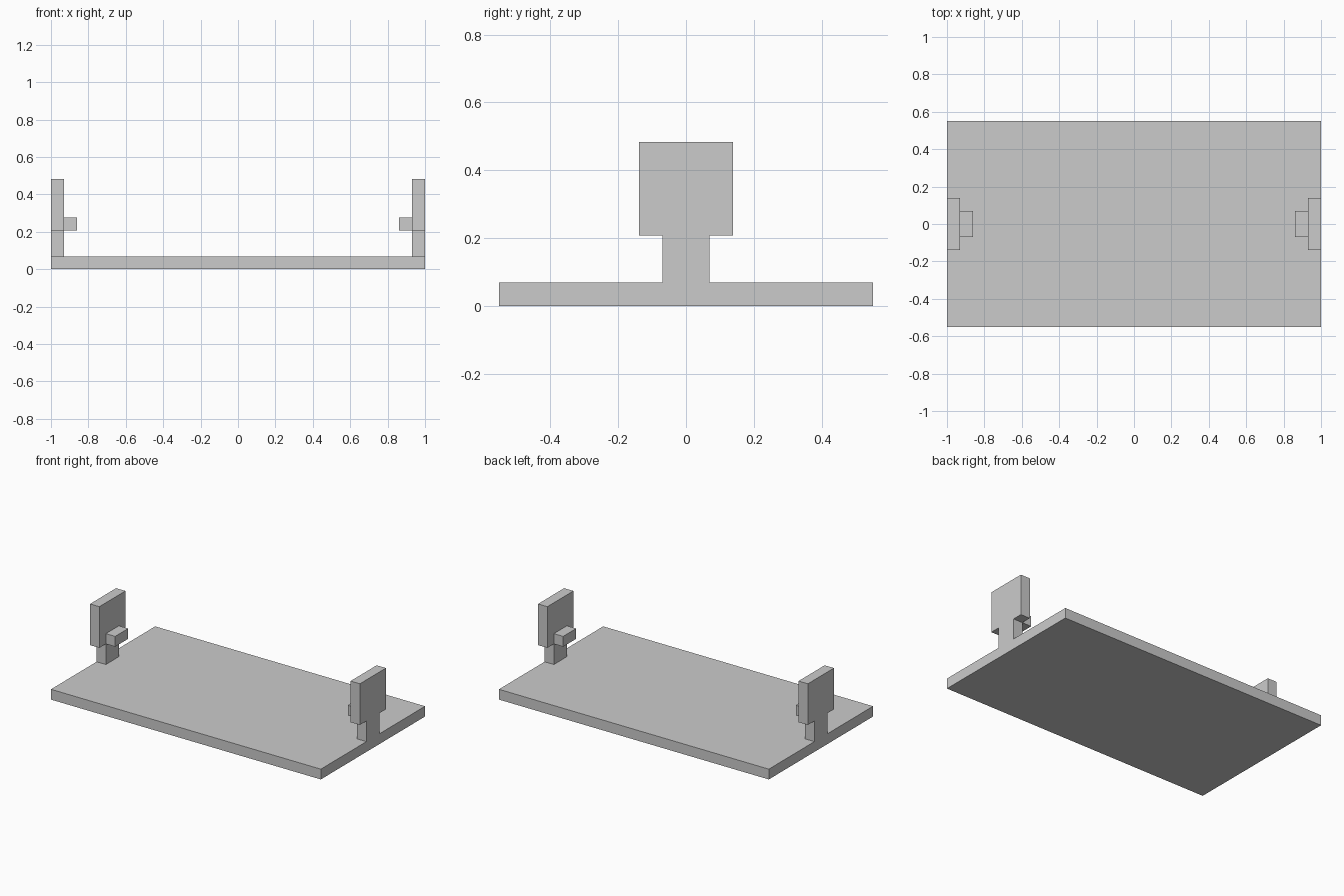
import bpy

if "Cube" in bpy.data.objects:
    bpy.data.objects.remove(bpy.data.objects["Cube"])

U = 2 / 29  # module: plate thickness


def box(name, x, y, z):
    """Box from (min, max) ranges given in modules."""
    verts = [(a * U, b * U, c * U) for a in x for b in y for c in z]
    faces = [(0, 1, 3, 2), (4, 6, 7, 5), (0, 4, 5, 1),
             (2, 3, 7, 6), (0, 2, 6, 4), (1, 5, 7, 3)]
    mesh = bpy.data.meshes.new(name)
    mesh.from_pydata(verts, [], faces)
    obj = bpy.data.objects.new(name, mesh)
    bpy.context.collection.objects.link(obj)
    return obj


def mirrored(name, x, y, z):
    """Box on the right end, mirrored to the left end."""
    obj = box(name, x, y, z)
    mod = obj.modifiers.new("mirror_x", 'MIRROR')
    mod.use_axis[0] = True
    return obj


# Flat base plate
box("base_plate", (-14.5, 14.5), (-8, 8), (0, 1))

# End brackets: narrow post, wide upright panel, small inward peg
mirrored("post", (13.5, 14.5), (-1, 1), (1, 3))
mirrored("upright_panel", (13.5, 14.5), (-2, 2), (3, 7))
mirrored("inner_peg", (12.5, 13.5), (-1, 1), (3, 4))
